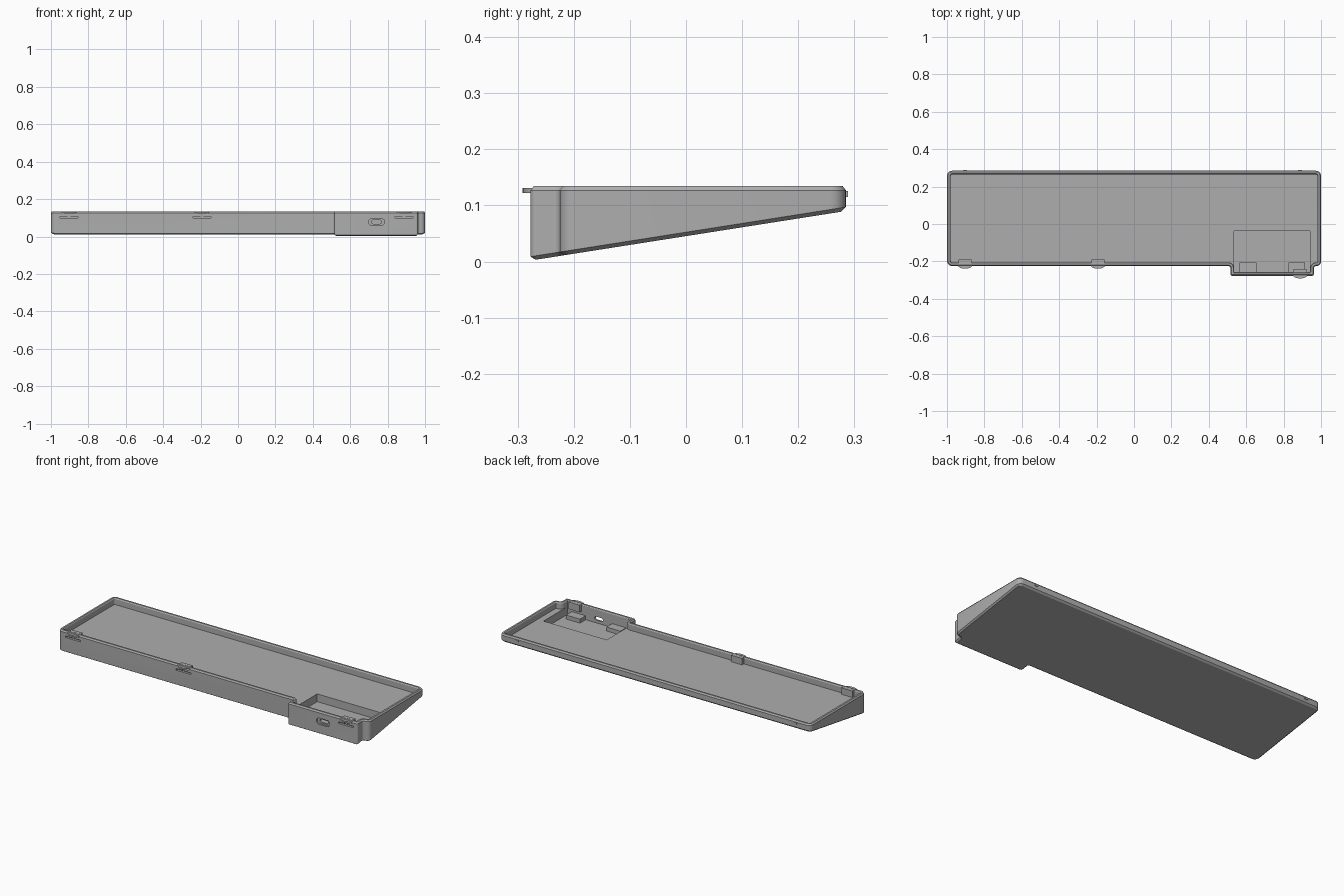
import bpy, bmesh
from math import sin, cos, pi
from mathutils import Vector

if "Cube" in bpy.data.objects:
    bpy.data.objects.remove(bpy.data.objects["Cube"], do_unlink=True)

grey = bpy.data.materials.new("plain grey")
grey.use_nodes = True
grey.diffuse_color = (0.42, 0.42, 0.42, 1)
grey.node_tree.nodes["Principled BSDF"].inputs["Base Color"].default_value = grey.diffuse_color

TOP, FLOOR, WALL = 0.135, 0.097, 0.02
# Plan corners, counter-clockwise: x, y, radius
CORNERS = [(-1, -.225, .028), (.515, -.225, .01), (.515, -.277, .01), (.962, -.277, .01),
           (.962, -.225, .012), (1, -.225, .024), (1, .285, .028), (-1, .285, .028)]


def slope(y):
    return 0.003 + 0.157 * (y + 0.27)


def outline(inset):
    """Rounded plan outline, moved inward by inset."""
    pts = []
    for i, (x, y, r) in enumerate(CORNERS):
        c = Vector((x, y))
        a = (c - Vector(CORNERS[i - 1][:2])).normalized()
        b = (Vector(CORNERS[(i + 1) % len(CORNERS)][:2]) - c).normalized()
        turn = 1 if a.cross(b) > 0 else -1
        c += inset * (Vector((-a.y, a.x)) + Vector((-b.y, b.x)))
        r = max(r - turn * inset, 0.003)
        for k in range(7):
            t = k / 6 * pi / 2
            pts.append(c - a * r * (1 - sin(t)) + b * r * (1 - cos(t)))
    return pts


def make(name, bm):
    bmesh.ops.recalc_face_normals(bm, faces=bm.faces)
    me = bpy.data.meshes.new(name)
    bm.to_mesh(me)
    bm.free()
    me.materials.append(grey)
    ob = bpy.data.objects.new(name, me)
    bpy.context.collection.objects.link(ob)
    return ob


def box(name, x, y, z):
    """Box from three (low, high) ranges."""
    bm = bmesh.new()
    bmesh.ops.create_cube(bm, size=1)
    for v in bm.verts:
        v.co = [r[0] if c < 0 else r[1] for c, r in zip(v.co, (x, y, z))]
    return make(name, bm)


def prism(name, pts, offset):
    """Extrude a closed loop of points along offset."""
    bm = bmesh.new()
    face = bm.faces.new([bm.verts.new(p) for p in pts])
    ext = bmesh.ops.extrude_face_region(bm, geom=[face])
    bmesh.ops.translate(bm, vec=offset, verts=[v for v in ext["geom"] if isinstance(v, bmesh.types.BMVert)])
    return make(name, bm)


def capsule(name, x, z, half, r, y0, y1):
    pts = []
    for k in range(18):
        t = -pi / 2 + pi * (k % 9) / 8 + (pi if k > 8 else 0)
        side = half - r if k < 9 else r - half
        pts.append((x + side + r * cos(t), y0, z + r * sin(t)))
    return prism(name, pts, (0, y1 - y0, 0))


def cut(target, cutter):
    mod = target.modifiers.new("cut", "BOOLEAN")
    mod.operation, mod.object, mod.solver = "DIFFERENCE", cutter, "EXACT"
    bpy.context.view_layer.objects.active = target
    bpy.ops.object.modifier_apply(modifier=mod.name)
    bpy.data.objects.remove(cutter, do_unlink=True)


# Wedge tray: rings from the sloped underside, over the rim, to the floor
bm = bmesh.new()
rings = []
for inset, height in [(.009, 0), (0, .007), (0, TOP - .008), (.006, TOP), (.016, TOP),
                      (WALL, TOP - .006), (WALL, FLOOR)]:
    sloped = height < .01
    rings.append([bm.verts.new((p.x, p.y, slope(p.y) + height if sloped else height))
                  for p in outline(inset)])
for low, high in zip(rings, rings[1:]):
    n = len(low)
    for i in range(n):
        j = (i + 1) % n
        bm.faces.new((low[i], low[j], high[j], high[i]))
bm.faces.new(rings[0][::-1])
bm.faces.new(rings[-1])
tray = make("tray", bm)

# Sunken bay behind the front extension
cut(tray, box("bay_cutter", (.535, .942), (-.257, -.037), (.052, TOP + .05)))

# Cable port: shallow outer recess and a smaller through hole
cut(tray, capsule("port_recess_cutter", .741, .078, .043, .018, -.3, -.268))
cut(tray, capsule("port_hole_cutter", .741, .078, .027, .010, -.3, -.24))

# Supports on the bay floor
for i, x in enumerate((.61, .87)):
    box(f"bay_support_{i + 1}", (x - .045, x + .045), (-.258, -.205), (.05, .075))

# Front snap clips: relief slots, inner boss and rounded tongue
for i, (x, y) in enumerate([(-.903, -.225), (-.193, -.225), (.888, -.277)]):
    cut(tray, box("slot_cutter", (x - .048, x + .048), (y - .01, y + .013), (.099, .108)))
    cut(tray, box("stem_cutter", (x - .008, x + .008), (y - .01, y + .008), (.107, .124)))
    box(f"clip_boss_{i + 1}", (x - .035, x + .035), (y + .017, y + .036), (FLOOR - .003, TOP))
    arc = [(x - .04 * cos(pi * k / 12), y + .006 - .02 * sin(pi * k / 12), .122) for k in range(13)]
    prism(f"clip_tongue_{i + 1}", arc, (0, 0, .009))

# Small back catches
for i, x in enumerate((-.903, .888)):
    box(f"back_catch_{i + 1}", (x - .01, x + .01), (.28, .289), (.115, .126))

bpy.ops.object.select_all(action="DESELECT")
tray.select_set(True)
bpy.context.view_layer.objects.active = tray
bpy.ops.object.shade_smooth_by_angle(angle=0.5)
